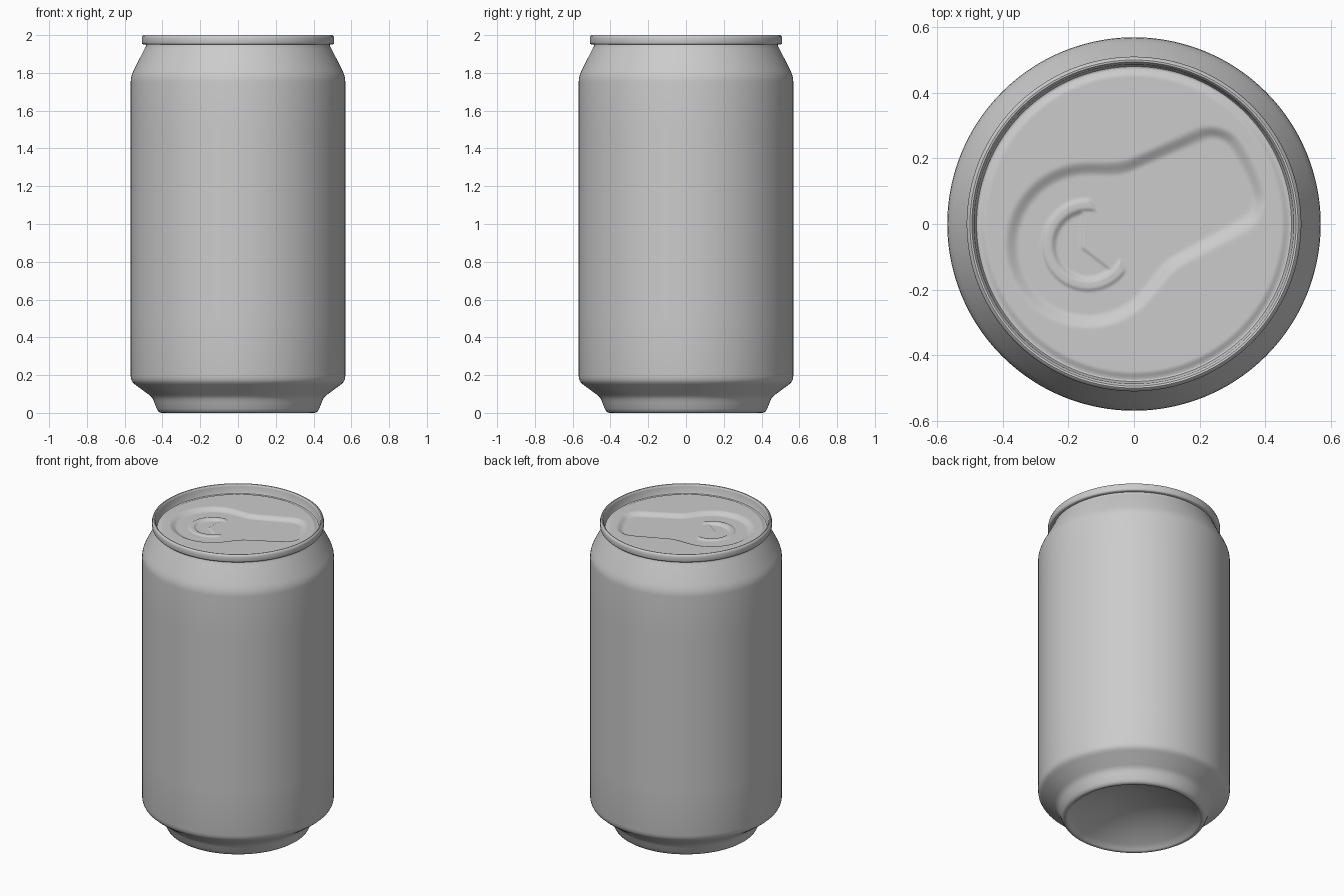
import bpy, bmesh
from math import sin, cos, pi, radians, hypot

if "Cube" in bpy.data.objects:
    bpy.data.objects.remove(bpy.data.objects["Cube"])

SEGS = 192


def step(a, b, x):
    t = max(0.0, min(1.0, (x - a) / (b - a)))
    return t * t * (3 - 2 * t)


def revolve(name, profile, relief=None):
    """Spin an (r, z) profile round z; relief(x, y) adds height."""
    bm = bmesh.new()
    rings = []
    for r, z in profile:
        ring = []
        for k in range(SEGS):
            a = 2 * pi * k / SEGS
            x, y = r * cos(a), r * sin(a)
            ring.append(bm.verts.new((x, y, z + (relief(x, y) if relief else 0))))
        rings.append(ring)
    for lo, hi in zip(rings, rings[1:]):
        for k in range(SEGS):
            n = (k + 1) % SEGS
            bm.faces.new((lo[k], lo[n], hi[n], hi[k]))
    bmesh.ops.remove_doubles(bm, verts=bm.verts, dist=1e-5)
    mesh = bpy.data.meshes.new(name)
    bm.to_mesh(mesh)
    bm.free()
    obj = bpy.data.objects.new(name, mesh)
    bpy.context.collection.objects.link(obj)
    bpy.ops.object.select_all(action='DESELECT')
    obj.select_set(True)
    bpy.context.view_layer.objects.active = obj
    bpy.ops.object.shade_smooth_by_angle(angle=radians(40))
    return obj


# Can body: domed underside, foot, straight wall, neck and rolled rim
dome = [(0.385 * i / 14, 0.11 * (1 - (i / 14) ** 2) + 0.012) for i in range(15)]
foot = [(0.392, 0.004), (0.40, 0.0), (0.412, 0.001), (0.422, 0.008), (0.43, 0.022),
        (0.443, 0.055), (0.45, 0.072), (0.458, 0.084), (0.47, 0.095)]
wall = [(0.545, 0.15), (0.558, 0.162), (0.565, 0.175), (0.568, 0.195), (0.568, 0.5),
        (0.568, 1.0), (0.568, 1.5), (0.568, 1.755), (0.566, 1.775), (0.561, 1.793),
        (0.552, 1.815)]
neck = [(0.495, 1.927), (0.488, 1.94), (0.486, 1.95)]
rim = [(0.502, 1.95), (0.507, 1.954), (0.509, 1.962), (0.509, 1.985), (0.506, 1.995),
       (0.499, 2.0), (0.493, 1.999), (0.488, 1.993), (0.486, 1.985), (0.483, 1.95),
       (0.479, 1.943), (0.474, 1.942)]
revolve("can_body", dome + foot + wall + neck + rim)

# Lid relief, in coordinates along (t) and across (s) the keyhole recess
CX, CY, ANG = -0.14, -0.064, radians(26)


def lid_relief(x, y):
    dx, dy = x - CX, y - CY
    t = dx * cos(ANG) + dy * sin(ANG)
    s = -dx * sin(ANG) + dy * cos(ANG)
    d = hypot(t, s)
    # keyhole distance: round end blended with a rounded tapering arm
    c = 0.07
    qx = abs(t - 0.27) - (0.275 - 0.9 * s * s) + c
    qy = abs(s) - (0.168 - 0.04 * (t - 0.14)) + c
    arm = hypot(max(qx, 0), max(qy, 0)) + min(max(qx, qy), 0) - c
    disc = d - 0.235
    k = 0.05
    h = max(k - abs(arm - disc), 0) / k
    key = min(arm, disc) - h * h * k / 4
    z = -0.018 * (1 - step(-0.025, 0.02, key))
    # C-shaped bead and the crescent pressed inside it
    bead = step(0.102, 0.112, d) * (1 - step(0.132, 0.143, d))
    z += 0.006 * bead * (1 - step(0.055, 0.075, t))
    edge = t - (0.03 - 0.05 * (1 - abs(s) / 0.1))
    z -= 0.005 * (1 - step(0.095, 0.104, d)) * (1 - step(-0.006, 0.004, edge))
    return z


RINGS = 96
lid = [(0.474 * (1 - i / RINGS), 1.942 + 0.008 * step(0, 5, i)) for i in range(RINGS + 1)]
revolve("can_lid", lid, lid_relief)
